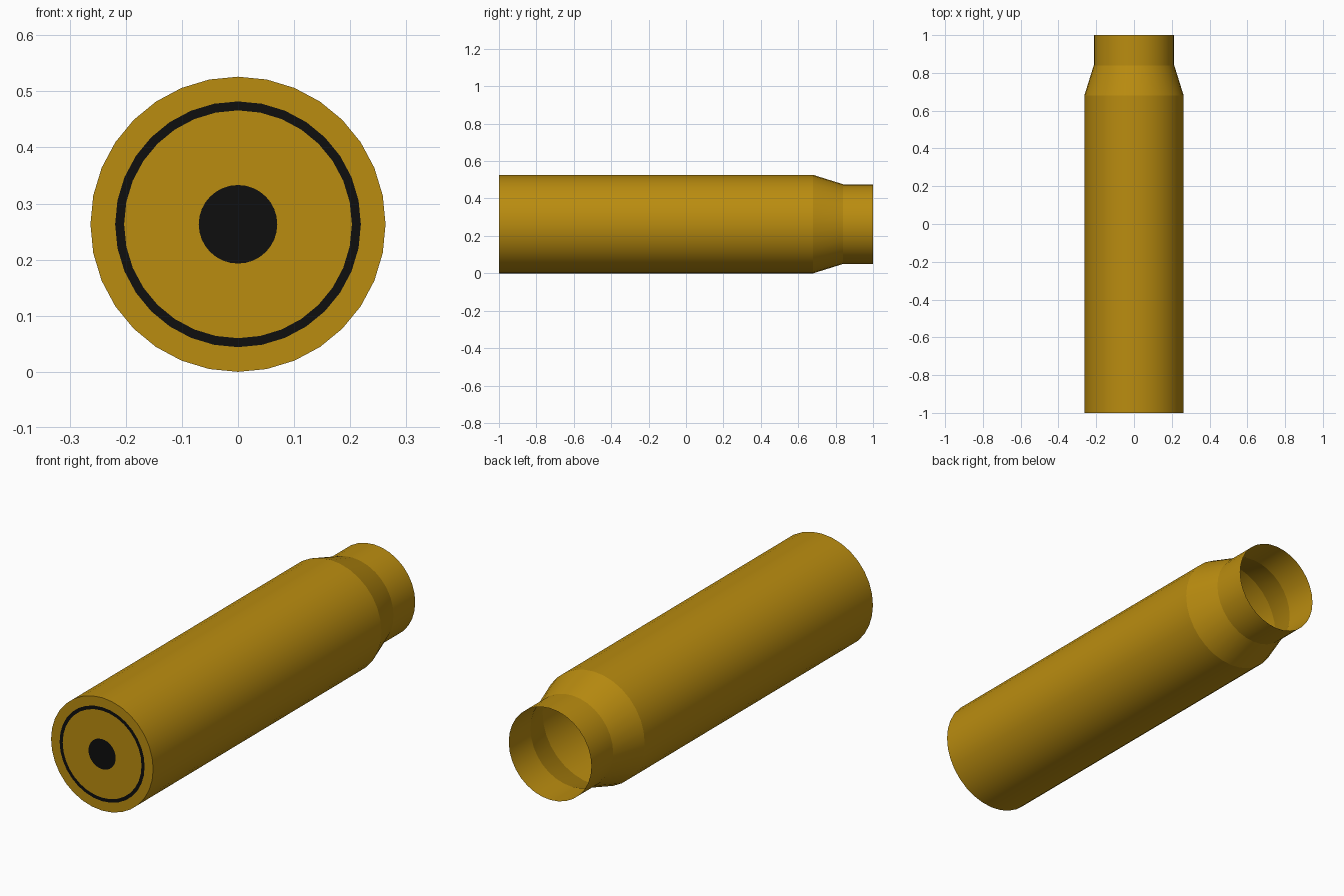
import bpy
import bmesh
from math import sin, cos, tau, radians

cube = bpy.data.objects.get("Cube")
if cube:
    bpy.data.objects.remove(cube, do_unlink=True)

SIDES = 32
BODY_R, NECK_R = 0.263, 0.213
RING_OUT, RING_IN, PRIMER_R = 0.219, 0.203, 0.07
BACK, SHOULDER, NECK, MOUTH = -1, 0.68, 0.84, 1


def material(name, colour):
    mat = bpy.data.materials.new(name)
    mat.use_nodes = True
    mat.diffuse_color = colour
    mat.node_tree.nodes["Principled BSDF"].inputs["Base Color"].default_value = colour
    return mat


def lathe(name, profile, mat):
    """Turn (radius, y) points around the long axis; radius 0 closes a disc."""
    bm = bmesh.new()
    rings = []
    for r, y in profile:
        if r == 0:
            rings.append([bm.verts.new((0, y, BODY_R))] * SIDES)
        else:
            rings.append([bm.verts.new((r * cos(tau * i / SIDES), y,
                                        BODY_R + r * sin(tau * i / SIDES)))
                          for i in range(SIDES)])
    for a, b in zip(rings, rings[1:]):
        for i in range(SIDES):
            j = (i + 1) % SIDES
            corners = dict.fromkeys((a[i], b[i], b[j], a[j]))
            bm.faces.new(list(corners))
    mesh = bpy.data.meshes.new(name)
    bm.to_mesh(mesh)
    bm.free()
    mesh.materials.append(mat)
    obj = bpy.data.objects.new(name, mesh)
    bpy.context.collection.objects.link(obj)
    bpy.ops.object.select_all(action="DESELECT")
    obj.select_set(True)
    bpy.context.view_layer.objects.active = obj
    bpy.ops.object.shade_smooth_by_angle(angle=radians(14))
    return obj


brass = material("brass", (0.49, 0.263, 0.005, 1))
black = material("black", (0.0045, 0.0045, 0.0045, 1))

# Hollow case: outer head rim, straight body, tapered shoulder, open neck
lathe("case", [(RING_OUT, BACK), (BODY_R, BACK), (BODY_R, SHOULDER),
               (NECK_R, NECK), (NECK_R, MOUTH)], brass)

# Flat head, from the centre outwards
lathe("primer", [(0, BACK), (PRIMER_R, BACK)], black)
lathe("head_plate", [(PRIMER_R, BACK), (RING_IN, BACK)], brass)
lathe("head_ring", [(RING_IN, BACK), (RING_OUT, BACK)], black)
